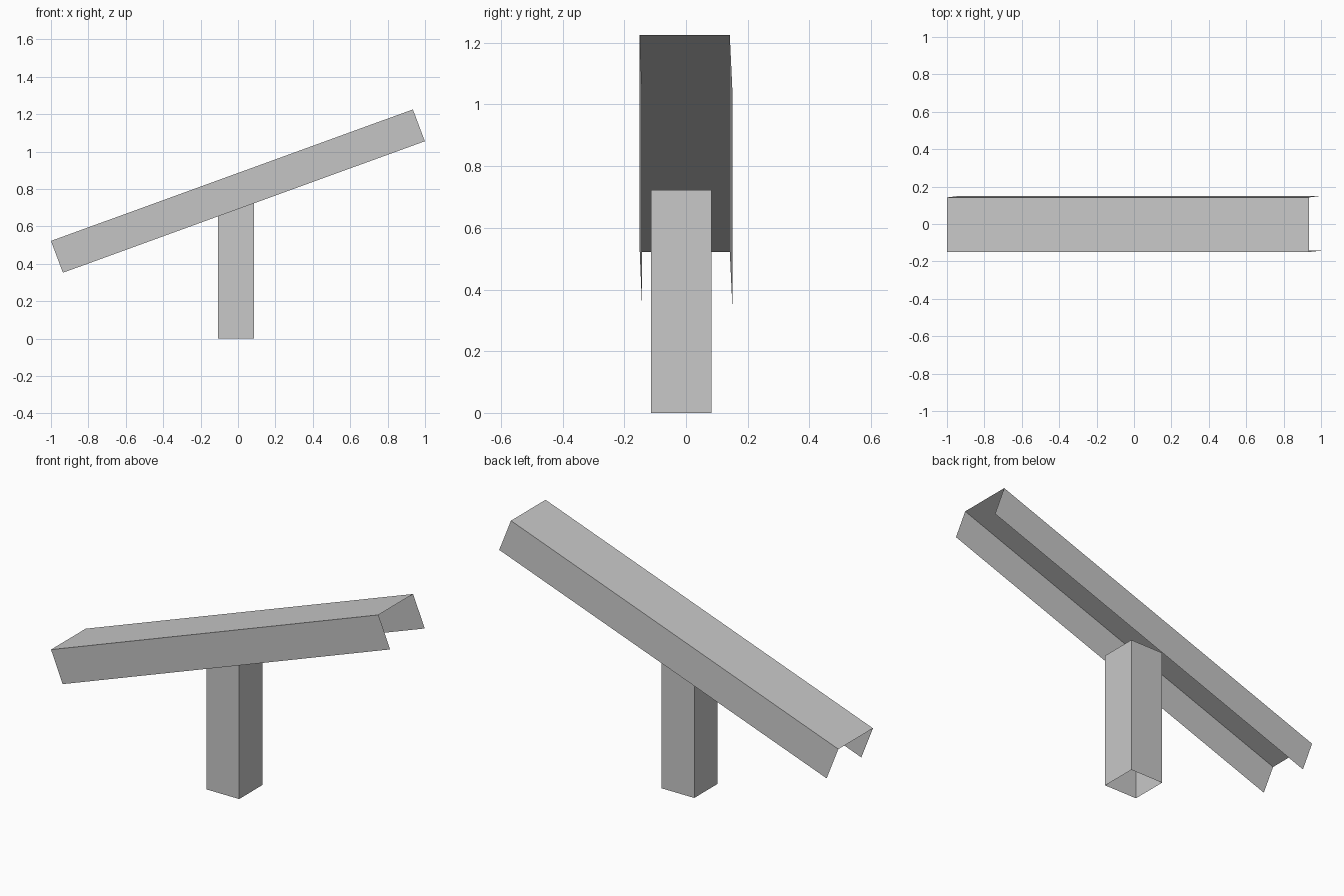
import bpy
from mathutils import Vector

cube = bpy.data.objects.get("Cube")
if cube:
    bpy.data.objects.remove(cube, do_unlink=True)

grey = bpy.data.materials.new("light_grey")
grey.use_nodes = True
colour = (0.58, 0.58, 0.58, 1)
grey.diffuse_color = colour
grey.node_tree.nodes["Principled BSDF"].inputs["Base Color"].default_value = colour


def sweep(name, profile, path, closed):
    """Thin open-ended sheet: a profile carried along a straight path."""
    n = len(profile)
    verts = [Vector(p) for p in profile] + [Vector(p) + Vector(path) for p in profile]
    count = n if closed else n - 1
    faces = [(i, (i + 1) % n, (i + 1) % n + n, i + n) for i in range(count)]
    mesh = bpy.data.meshes.new(name)
    mesh.from_pydata(verts, [], faces)
    mesh.materials.append(grey)
    obj = bpy.data.objects.new(name, mesh)
    bpy.context.collection.objects.link(obj)
    return obj


# Sloping channel, open below and at both ends, with slightly leaning sides
low_top, low_lip = (-1.0, 0.522), (-0.936, 0.352)
section = [(low_lip[0], 0.15, low_lip[1]), (low_top[0], 0.142, low_top[1]),
           (low_top[0], -0.15, low_top[1]), (low_lip[0], -0.143, low_lip[1])]
sweep("sloping_channel", section, (1.935, 0, 0.703), closed=False)

# Square hollow post, ending inside the channel
x0, x1, y0, y1 = -0.107, 0.086, -0.113, 0.083
corners = [(x0, y0, 0), (x1, y0, 0), (x1, y1, 0), (x0, y1, 0)]
sweep("post", corners, (0, 0, 0.722), closed=True)
